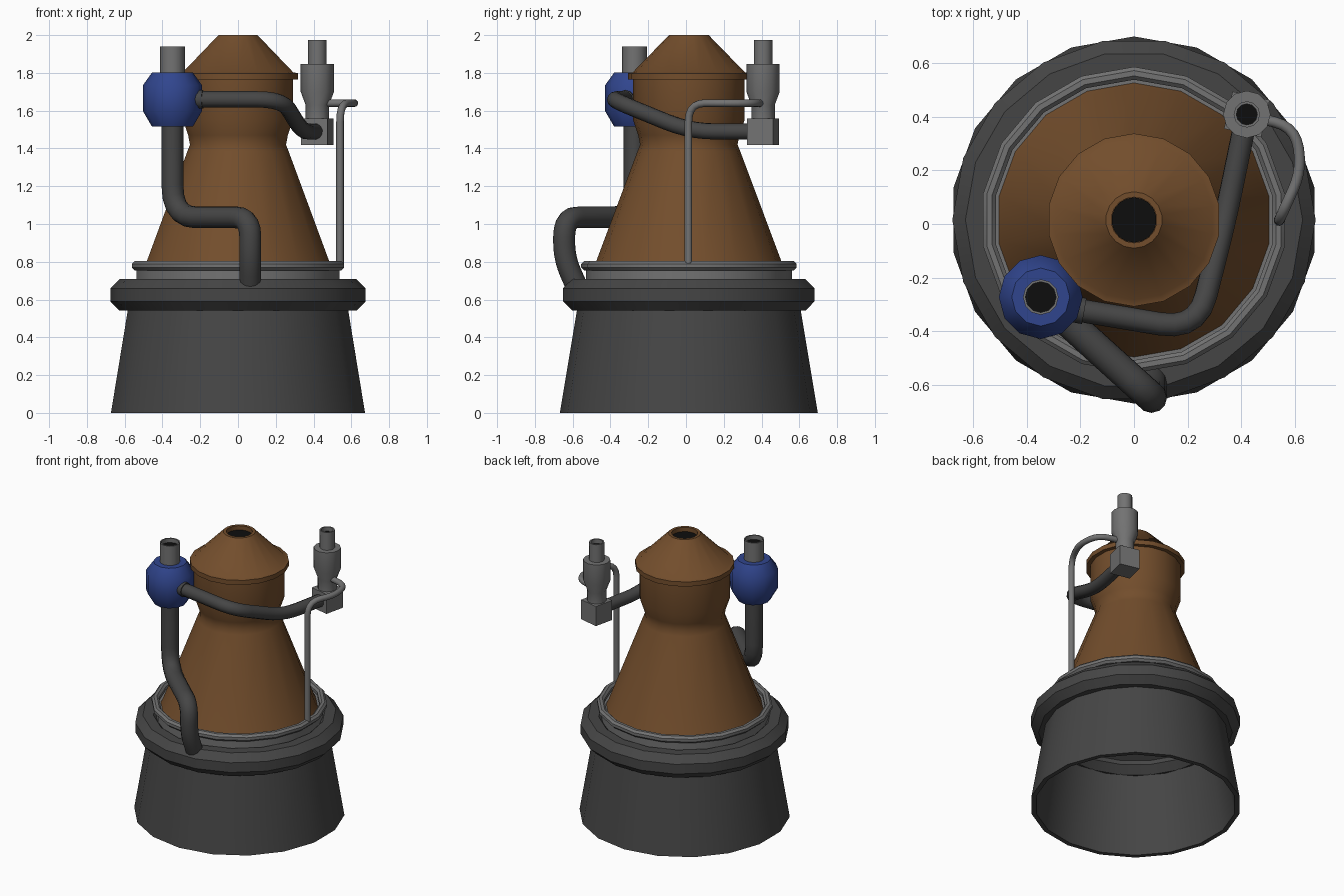
import bpy, bmesh
from math import pi, cos, sin, radians
from mathutils import Vector

if "Cube" in bpy.data.objects:
    bpy.data.objects.remove(bpy.data.objects["Cube"])

AY = 0.015  # y of the main axis


def material(name, r, g, b):
    m = bpy.data.materials.new(name)
    m.diffuse_color = (r, g, b, 1)
    m.use_nodes = True
    m.node_tree.nodes["Principled BSDF"].inputs["Base Color"].default_value = m.diffuse_color
    return m


BROWN = material("brown", 0.17, 0.075, 0.025)
BLUE = material("blue", 0.03, 0.06, 0.27)
DARK = material("dark_grey", 0.06, 0.06, 0.06)
LIGHT = material("light_grey", 0.17, 0.17, 0.17)
BLACK = material("black", 0.004, 0.004, 0.004)


def smooth(ob, angle=35):
    bpy.ops.object.select_all(action='DESELECT')
    ob.select_set(True)
    bpy.context.view_layer.objects.active = ob
    bpy.ops.object.shade_smooth_by_angle(angle=radians(angle))


def lathe(name, profile, mat, at=(0, AY), sides=18, start=pi / 2, loop=False, cap=True):
    """Spin (radius, z) points round a vertical axis."""
    bm = bmesh.new()
    rings = []
    for r, z in profile:
        rings.append([bm.verts.new((at[0] + r * cos(start + 2 * pi * i / sides),
                                    at[1] + r * sin(start + 2 * pi * i / sides), z))
                      for i in range(sides)])
    pairs = list(zip(rings, rings[1:]))
    if loop:
        pairs.append((rings[-1], rings[0]))
    for a, b in pairs:
        for i in range(sides):
            j = (i + 1) % sides
            bm.faces.new((a[i], a[j], b[j], b[i]))
    if cap and not loop:
        bm.faces.new(rings[0][::-1])
        bm.faces.new(rings[-1])
    bmesh.ops.recalc_face_normals(bm, faces=bm.faces)
    me = bpy.data.meshes.new(name)
    bm.to_mesh(me)
    bm.free()
    me.materials.append(mat)
    ob = bpy.data.objects.new(name, me)
    bpy.context.collection.objects.link(ob)
    smooth(ob)
    return ob


def hoop(name, major, minor, z, mat, section=8, **kw):
    pts = [(major + minor * cos(2 * pi * (i + .5) / section),
            z + minor * sin(2 * pi * (i + .5) / section)) for i in range(section)]
    return lathe(name, pts, mat, loop=True, **kw)


def pipe(name, corners, radius, bend, mat, steps=5):
    """Round pipe along corners, each corner eased by a curved bend."""
    c = [Vector(p) for p in corners]
    path = [c[0]]
    for a, p, b in zip(c, c[1:], c[2:]):
        d = min(bend, (a - p).length * .48, (b - p).length * .48)
        s, e = p + (a - p).normalized() * d, p + (b - p).normalized() * d
        for k in range(steps + 1):
            t = k / steps
            path.append(s * (1 - t) ** 2 + p * 2 * t * (1 - t) + e * t * t)
    path.append(c[-1])
    cu = bpy.data.curves.new(name, 'CURVE')
    cu.dimensions = '3D'
    cu.bevel_depth, cu.bevel_resolution, cu.use_fill_caps = radius, 4, True
    sp = cu.splines.new('POLY')
    sp.points.add(len(path) - 1)
    for pt, v in zip(sp.points, path):
        pt.co = (*v, 1)
    cu.materials.append(mat)
    ob = bpy.data.objects.new(name, cu)
    bpy.context.collection.objects.link(ob)
    bpy.ops.object.select_all(action='DESELECT')
    ob.select_set(True)
    bpy.context.view_layer.objects.active = ob
    bpy.ops.object.convert(target='MESH')
    smooth(bpy.context.object, 50)


def open_tube(name, r, inner, z0, z1, at, mat):
    """Short tube with a dark bore."""
    lathe(name, [(r, z0), (r, z1), (inner, z1), (inner, z0)], mat, at, 12, loop=True)
    lathe(name + "_bore", [(inner, z0), (inner, z1 - .03)], BLACK, at, 12)


# Flared exhaust bell, hollow from below
lathe("nozzle_bell", [(.652, 0), (.683, 0), (.583, .6), (.555, .6)], DARK, loop=True)

# Manifold ring, collar and thin upper ring
hoop("manifold_ring", .593, .09, .625, DARK, start=0)
lathe("collar", [(.545, .62), (.545, .76)], LIGHT)
hoop("upper_ring", .546, .026, .779, LIGHT)

# Brown chamber with neck, rim and conical hat
lathe("chamber", [(.52, .74), (.495, .79), (.272, 1.385), (.258, 1.42), (.268, 1.47),
                  (.295, 1.55), (.295, 1.765), (.322, 1.765), (.322, 1.798),
                  (.297, 1.803), (.105, 2.0), (.085, 2.0), (.085, 1.9)], BROWN)
lathe("chamber_bore", [(.084, 1.9), (.084, 1.97)], BLACK)

# Blue pump ball with inlet
BALL = (-.347, -.272)
lathe("pump_ball", [(.108, 1.515), (.156, 1.597), (.156, 1.735), (.108, 1.802)],
      BLUE, BALL, 12)
open_tube("pump_inlet", .066, .057, 1.79, 1.94, BALL, LIGHT)

# Valve on its block, with inlet
VALVE = (.42, .408)
bpy.ops.mesh.primitive_cube_add(size=1, location=(*VALVE, 1.488), rotation=(0, 0, radians(-13)))
block = bpy.context.object
block.name = "valve_block"
block.scale = (.142, .142, .14)
block.data.materials.append(LIGHT)
lathe("valve_body", [(.062, 1.55), (.062, 1.63), (.088, 1.70), (.088, 1.848)],
      LIGHT, VALVE, 12)
open_tube("valve_inlet", .049, .039, 1.84, 1.975, VALVE, LIGHT)

# Pipes: feed to the manifold, cross pipe, thin bleed line
pipe("feed_pipe", [(-.347, -.272, 1.55), (-.347, -.272, 1.035), (.065, -.645, 1.035),
                   (.065, -.645, .82), (.065, -.575, .66)], .058, .17, DARK)
pipe("cross_pipe", [(-.24, -.315, 1.66), (.235, -.395, 1.66), (.34, .02, 1.49),
                    (.41, .36, 1.49)], .043, .14, DARK)
pipe("cross_pipe_collar", [(-.23, -.316, 1.66), (-.185, -.324, 1.66)], .049, .1, DARK)
pipe("bleed_line", [(.44, .40, 1.64), (.60, .36, 1.64), (.625, .2, 1.64),
                    (.54, .013, 1.64), (.54, .013, .78)], .02, .1, LIGHT)
